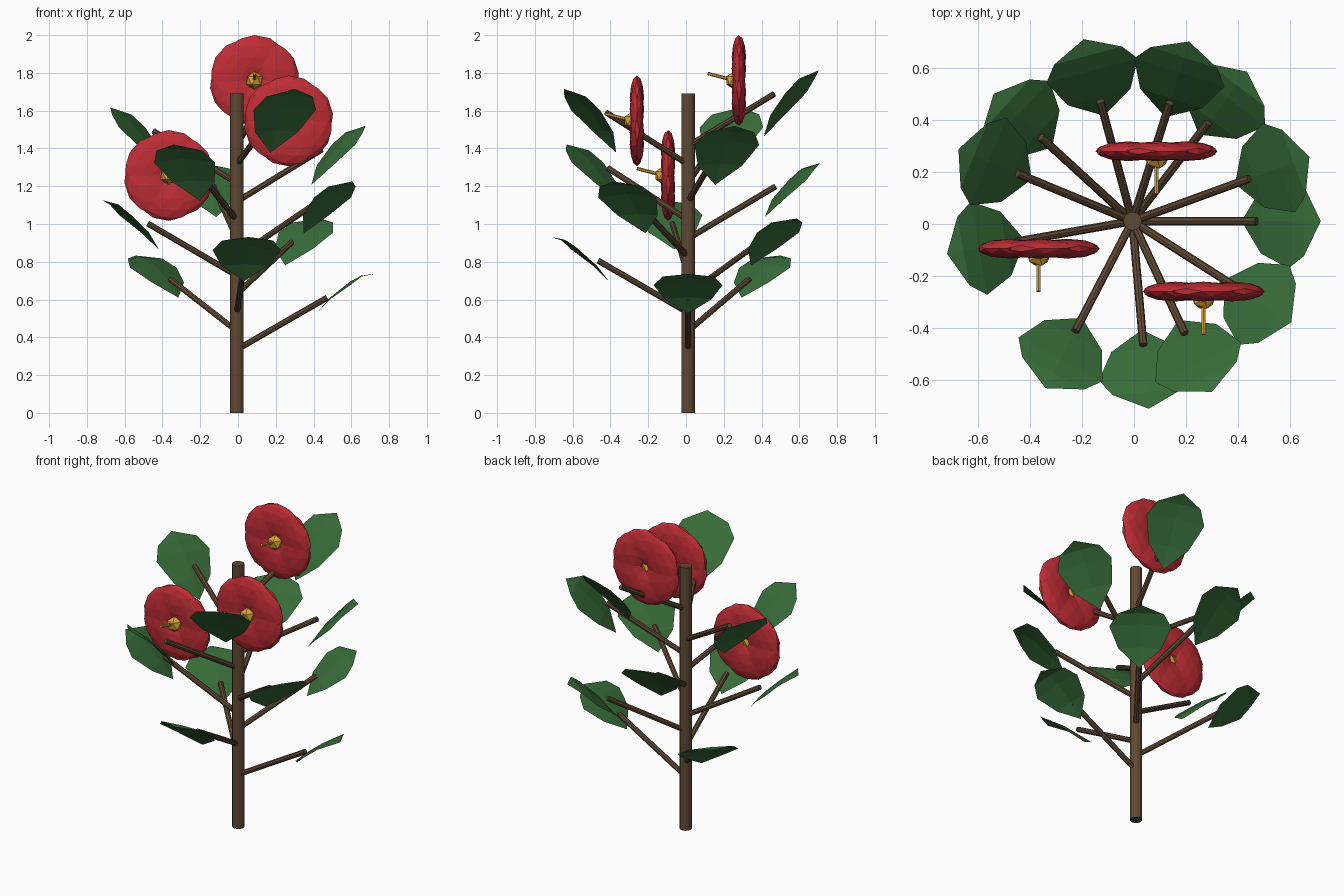
import bpy, bmesh, math
from mathutils import Vector, Matrix

if "Cube" in bpy.data.objects:
    bpy.data.objects.remove(bpy.data.objects["Cube"])


def material(name, rgb):
    m = bpy.data.materials.new(name)
    m.diffuse_color = (*rgb, 1)
    m.use_nodes = True
    m.node_tree.nodes["Principled BSDF"].inputs["Base Color"].default_value = m.diffuse_color
    return m


BARK = material("bark_brown", (0.118, 0.068, 0.033))
LEAF = material("leaf_green", (0.038, 0.15, 0.04))
PETAL = material("petal_red", (0.52, 0.026, 0.036))
GOLD = material("stamen_gold", (0.70, 0.37, 0.035))

AXIS = Vector((-0.006, 0.011, 0))  # trunk centre line


def finish(name, bm, mat):
    mesh = bpy.data.meshes.new(name)
    bm.to_mesh(mesh)
    bm.free()
    mesh.materials.append(mat)
    obj = bpy.data.objects.new(name, mesh)
    bpy.context.collection.objects.link(obj)
    return obj


def add_rod(bm, a, b, r1, r2, sides):
    d = b - a
    m = Matrix.Translation((a + b) / 2) @ d.to_track_quat('Z', 'Y').to_matrix().to_4x4()
    bmesh.ops.create_cone(bm, cap_ends=True, segments=sides, radius1=r1,
                          radius2=r2, depth=d.length, matrix=m)


def rod(name, a, b, r1, r2, sides, mat):
    bm = bmesh.new()
    add_rod(bm, a, b, r1, r2, sides)
    return finish(name, bm, mat)


# Leaf rows: distance out, half width, edge height, midrib height
ROWS = [(0.495, 0.125, 0.602, 0.612), (0.60, 0.182, 0.676, 0.696),
        (0.66, 0.135, 0.722, 0.727)]
BASE, TIP = (0.42, 0.525), (0.725, 0.735)


def leaf(name, angle, lift, sag):
    bm = bmesh.new()
    turn = Matrix.Rotation(angle, 3, 'Z')

    def vert(u, v, z):
        z += lift - sag * (TIP[0] - u) / (TIP[0] - BASE[0])
        return bm.verts.new(AXIS + turn @ Vector((u, v, z)))

    base, tip = vert(BASE[0], 0, BASE[1]), vert(TIP[0], 0, TIP[1])
    rows = [(vert(u, -w, ze), vert(u, 0, zm), vert(u, w, ze)) for u, w, ze, zm in ROWS]
    bm.faces.new((base, rows[0][0], rows[0][1]))
    bm.faces.new((base, rows[0][1], rows[0][2]))
    for p, q in zip(rows, rows[1:]):
        for k in (0, 1):
            bm.faces.new((p[k], q[k], q[k + 1], p[k + 1]))
    bm.faces.new((rows[-1][0], tip, rows[-1][1]))
    bm.faces.new((rows[-1][1], tip, rows[-1][2]))
    return finish(name, bm, LEAF)


# Trunk
rod("trunk", AXIS, AXIS + Vector((0, 0, 1.692)), 0.036, 0.036, 12, BARK)

# Branches spiral up the trunk, each carrying one leaf
for i in range(12):
    angle = math.radians(137.5 * i)
    lift = 0.098 * i
    out = Vector((math.cos(angle), math.sin(angle), 0))
    start = AXIS + Vector((0, 0, 0.335 + lift))
    end = AXIS + out * 0.478 + Vector((0, 0, 0.61 + lift))
    rod(f"branch_{i + 1}", start, end, 0.016, 0.016, 8, BARK)
    leaf(f"leaf_{i + 1}", angle, lift, 0.0127 * i)

# Flowers: six flattened petals, a faceted centre and a stamen
for n, c in enumerate([(0.087, 0.280, 1.760), (0.268, -0.26, 1.546),
                       (-0.367, -0.095, 1.257)], 1):
    c = Vector(c)
    bm = bmesh.new()
    for k in range(6):
        m = (Matrix.Translation(c) @ Matrix.Rotation(math.tau * k / 6, 4, 'Y')
             @ Matrix.Translation((0, 0, 0.125))
             @ Matrix.Diagonal((0.16, 0.038, 0.115, 1)))
        bmesh.ops.create_icosphere(bm, subdivisions=2, radius=1, matrix=m)
    finish(f"flower_petals_{n}", bm, PETAL)

    heart = c + Vector((0, -0.024, 0))
    bm = bmesh.new()
    bmesh.ops.create_icosphere(bm, subdivisions=1, radius=0.049,
                               matrix=Matrix.Translation(heart))
    add_rod(bm, heart, c + Vector((0, -0.165, 0.037)), 0.009, 0.009, 6)
    finish(f"flower_centre_{n}", bm, GOLD)
